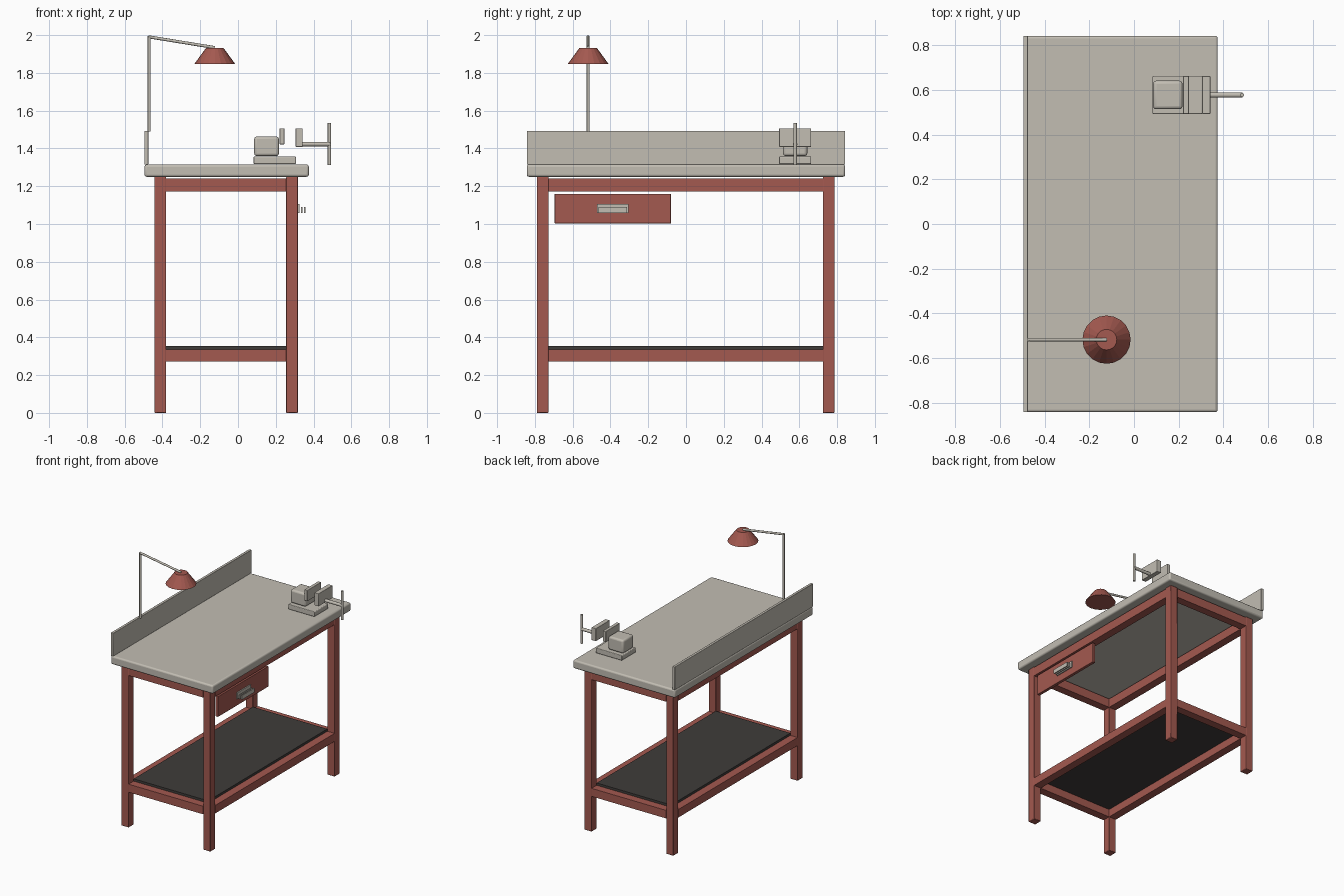
import bpy
import math
from mathutils import Vector

cube = bpy.data.objects.get("Cube")
if cube:
    bpy.data.objects.remove(cube, do_unlink=True)


def material(name, color):
    m = bpy.data.materials.new(name)
    m.use_nodes = True
    m.diffuse_color = (*color, 1)
    bsdf = next(n for n in m.node_tree.nodes if n.type == 'BSDF_PRINCIPLED')
    bsdf.inputs["Base Color"].default_value = (*color, 1)
    return m


GREY = material("warm_grey", (0.54, 0.51, 0.45))
RED = material("brick_red", (0.37, 0.10, 0.08))
DARK = material("charcoal", (0.05, 0.045, 0.042))


def finish(obj, name, mat, bevel=0, segments=2):
    obj.name = name
    obj.data.materials.append(mat)
    if bevel:
        mod = obj.modifiers.new("Bevel", 'BEVEL')
        mod.width, mod.segments = bevel, segments
        bpy.ops.object.shade_smooth_by_angle(angle=math.radians(40))
    return obj


def box(name, xs, ys, zs, mat, bevel=0, segments=2):
    """Box given by its extent on each axis."""
    spans = (xs, ys, zs)
    bpy.ops.mesh.primitive_cube_add(size=1, location=[sum(s) / 2 for s in spans])
    obj = bpy.context.object
    obj.scale = [s[1] - s[0] for s in spans]
    bpy.ops.object.transform_apply(location=False, rotation=False, scale=True)
    return finish(obj, name, mat, bevel, segments)


def rod(name, start, end, radius, mat, sides=12):
    """Round bar between two points."""
    a, b = Vector(start), Vector(end)
    bpy.ops.mesh.primitive_cylinder_add(vertices=sides, radius=radius,
                                        depth=(b - a).length, location=(a + b) / 2)
    obj = bpy.context.object
    obj.rotation_euler = (b - a).to_track_quat('Z', 'Y').to_euler()
    bpy.ops.object.shade_smooth_by_angle(angle=math.radians(50))
    return finish(obj, name, mat)


# Worktop and backboard
box("worktop", (-0.495, 0.375), (-0.843, 0.843), (1.25, 1.315), GREY, 0.012, 3)
box("backboard", (-0.495, -0.475), (-0.843, 0.843), (1.315, 1.493), GREY, 0.002)

# Legs
leg_x = {"back": (-0.442, -0.38), "front": (0.255, 0.317)}
leg_y = {"left": (-0.79, -0.728), "right": (0.724, 0.786)}
for nx, xs in leg_x.items():
    for ny, ys in leg_y.items():
        box(f"{nx}_{ny}_leg", xs, ys, (0, 1.25), RED, 0.004)

# Rails joining the legs, above and below
between_x, between_y = (-0.38, 0.255), (-0.728, 0.724)
for level, zs in {"lower": (0.273, 0.335), "upper": (1.173, 1.242)}.items():
    for nx, xs in leg_x.items():
        box(f"{level}_{nx}_rail", xs, between_y, zs, RED)
    for ny, ys in leg_y.items():
        box(f"{level}_{ny}_rail", between_x, ys, zs, RED)

# Shelf
box("shelf", between_x, between_y, (0.333, 0.353), DARK)

# Drawer front and pull
box("drawer_front", (0.293, 0.316), (-0.695, -0.08), (1.003, 1.16), RED, 0.002)
box("pull_plate", (0.316, 0.325), (-0.47, -0.305), (1.058, 1.106), GREY)
for i, x in enumerate((0.334, 0.35)):
    box(f"pull_bar_{i + 1}", (x, x + 0.008), (-0.462, -0.313), (1.058, 1.09), GREY)

# Vise
VY = 0.578


def vise_box(name, xs, half, zs, bevel):
    return box(name, xs, (VY - half, VY + half), zs, GREY, bevel, 3)


vise_box("vise_base", (0.083, 0.307), 0.085, (1.318, 1.357), 0.005)
vise_box("vise_body", (0.086, 0.217), 0.064, (1.36, 1.463), 0.014)
vise_box("vise_fixed_jaw", (0.22, 0.246), 0.085, (1.422, 1.506), 0.003)
vise_box("vise_sliding_jaw", (0.305, 0.342), 0.085, (1.408, 1.506), 0.003)
rod("vise_screw", (0.34, VY, 1.423), (0.486, VY, 1.423), 0.012, GREY)
rod("vise_handle", (0.484, VY, 1.312), (0.484, VY, 1.535), 0.009, GREY)

# Lamp
LY = -0.518
rod("lamp_post", (-0.47, LY, 1.49), (-0.47, LY, 1.995), 0.008, GREY)
rod("lamp_arm", (-0.474, LY, 1.991), (-0.123, LY, 1.934), 0.008, GREY)
bpy.ops.mesh.primitive_cone_add(vertices=20, radius1=0.108, radius2=0.046,
                                depth=0.085, location=(-0.123, LY, 1.89))
finish(bpy.context.object, "lamp_shade", RED)
